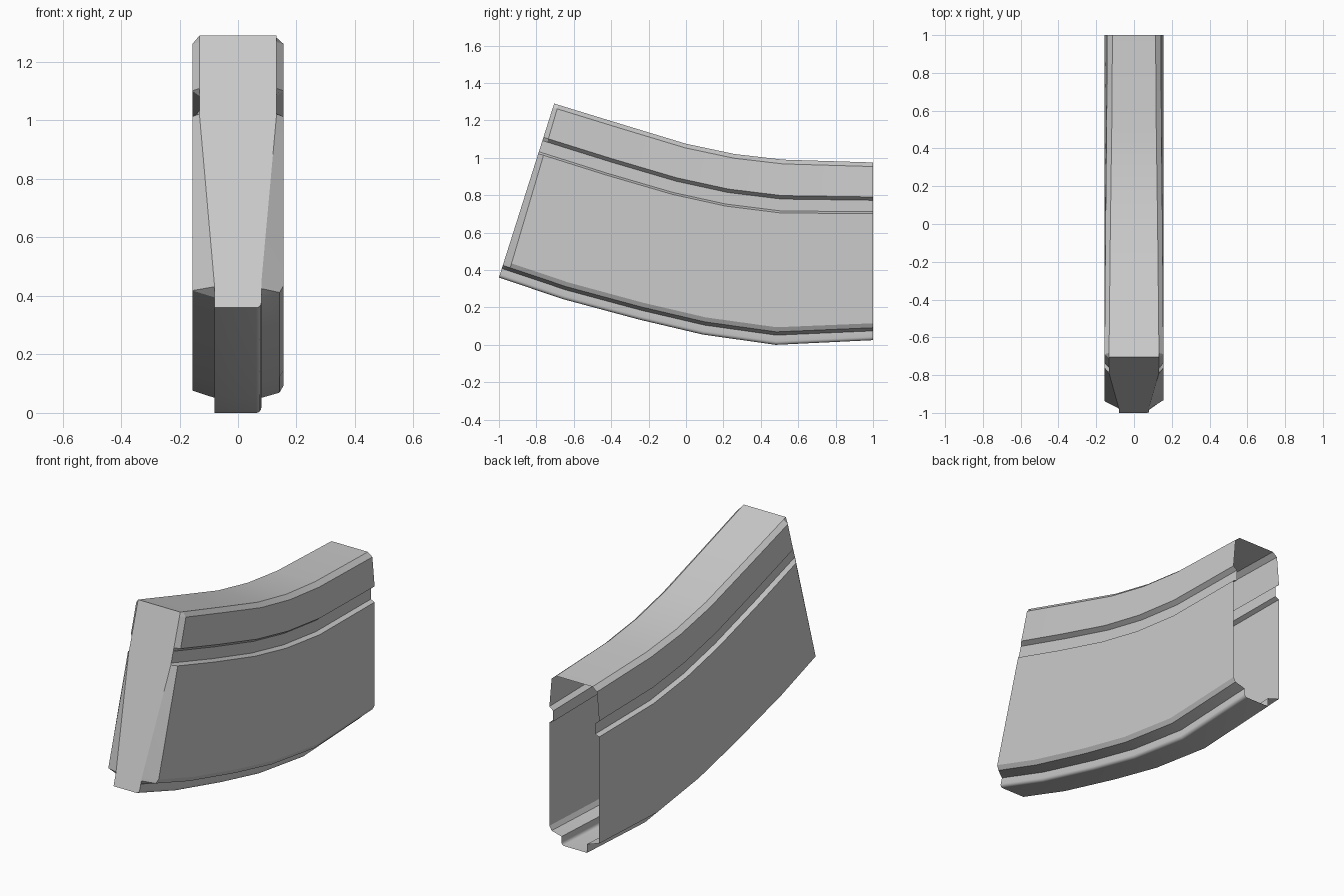
import bpy, bmesh
from math import sin, cos, pi, radians
from mathutils import Vector

cube = bpy.data.objects.get("Cube")
if cube:
    bpy.data.objects.remove(cube)

# One flat colour for the whole shell
mat = bpy.data.materials.new("light_grey")
mat.use_nodes = True
grey = (0.6, 0.6, 0.6, 1)
mat.diffuse_color = grey
mat.node_tree.nodes["Principled BSDF"].inputs["Base Color"].default_value = grey

# Curved path: lower and upper edge (y, z) at each station, front to back
lower = [(-1, .36), (-.66, .245), (-.25, .135), (.09, .055), (.48, 0), (1, .025)]
upper = [(-.705, 1.29), (-.33, 1.175), (0, 1.075), (.26, 1.02), (.52, .99), (1, .975)]

# Cross-section as (half width, height fraction): groove and upper wall
wall = [(.156, .712), (.132, .723), (.132, .787), (.156, .806)]
# Rounded rib corner and bevelled ledge on the left, plain corners on the right
r = .018
rib = [(.08 - r + r * sin(a), r * (1 - cos(a)) / .95)
       for a in (i * pi / 8 for i in range(5))]
left = rib + [(.08, .052), (.142, .07), (.156, .095)] + wall
right = [(.08, 0), (.08, .052), (.156, .077)] + wall
section = [(x, t) for x, t in left] + [("shoulder", 1), ("top", 1),
          ("top", -1), ("shoulder", -1)] + [(-x, t) for x, t in reversed(right)]


def section_point(item, along):
    """Resolve the top corners, which narrow slightly toward the back."""
    x, t = item
    if x == "top":
        return t * (.132 - .018 * along), 1
    if x == "shoulder":
        return t * (.156 - .014 * along), .977
    return x, t


def front_limit(t):
    """Half width of the tapered front face."""
    k = min(max((t - .095) / (.712 - .095), 0), 1)
    return .08 + .052 * k


def place(x, t, step):
    i = min(int(step), len(lower) - 2)
    f = step - i
    low = Vector(lower[i]).lerp(Vector(lower[i + 1]), f)
    high = Vector(upper[i]).lerp(Vector(upper[i + 1]), f)
    p = low.lerp(high, t)
    return x, p.x, p.y


bm = bmesh.new()
rings = []
# Front outline, front bevel, then the curved body
for kind in ["front", "bevel", 1, 2, 3, 4, 5]:
    ring = []
    for item in section:
        along = kind / 5 if isinstance(kind, int) else 0
        x, t = section_point(item, along)
        step = kind
        if kind == "front":
            limit = front_limit(t)
            x, step = max(-limit, min(limit, x)), 0
        elif kind == "bevel":
            step = .12 - .06 * t
        ring.append(bm.verts.new(place(x, t, step)))
    rings.append(ring)

count = len(section)
for a, b in zip(rings, rings[1:]):
    for j in range(count):
        k = (j + 1) % count
        bm.faces.new((a[j], a[k], b[k], b[j]))
# Closed front, open back
bm.faces.new(rings[0][::-1])
bmesh.ops.remove_doubles(bm, verts=bm.verts, dist=.0005)
bmesh.ops.recalc_face_normals(bm, faces=bm.faces)

mesh = bpy.data.meshes.new("curved_shell")
bm.to_mesh(mesh)
bm.free()
mesh.materials.append(mat)
shell = bpy.data.objects.new("curved_shell", mesh)
bpy.context.collection.objects.link(shell)
bpy.ops.object.select_all(action='DESELECT')
shell.select_set(True)
bpy.context.view_layer.objects.active = shell
bpy.ops.object.shade_smooth_by_angle(angle=radians(26))
